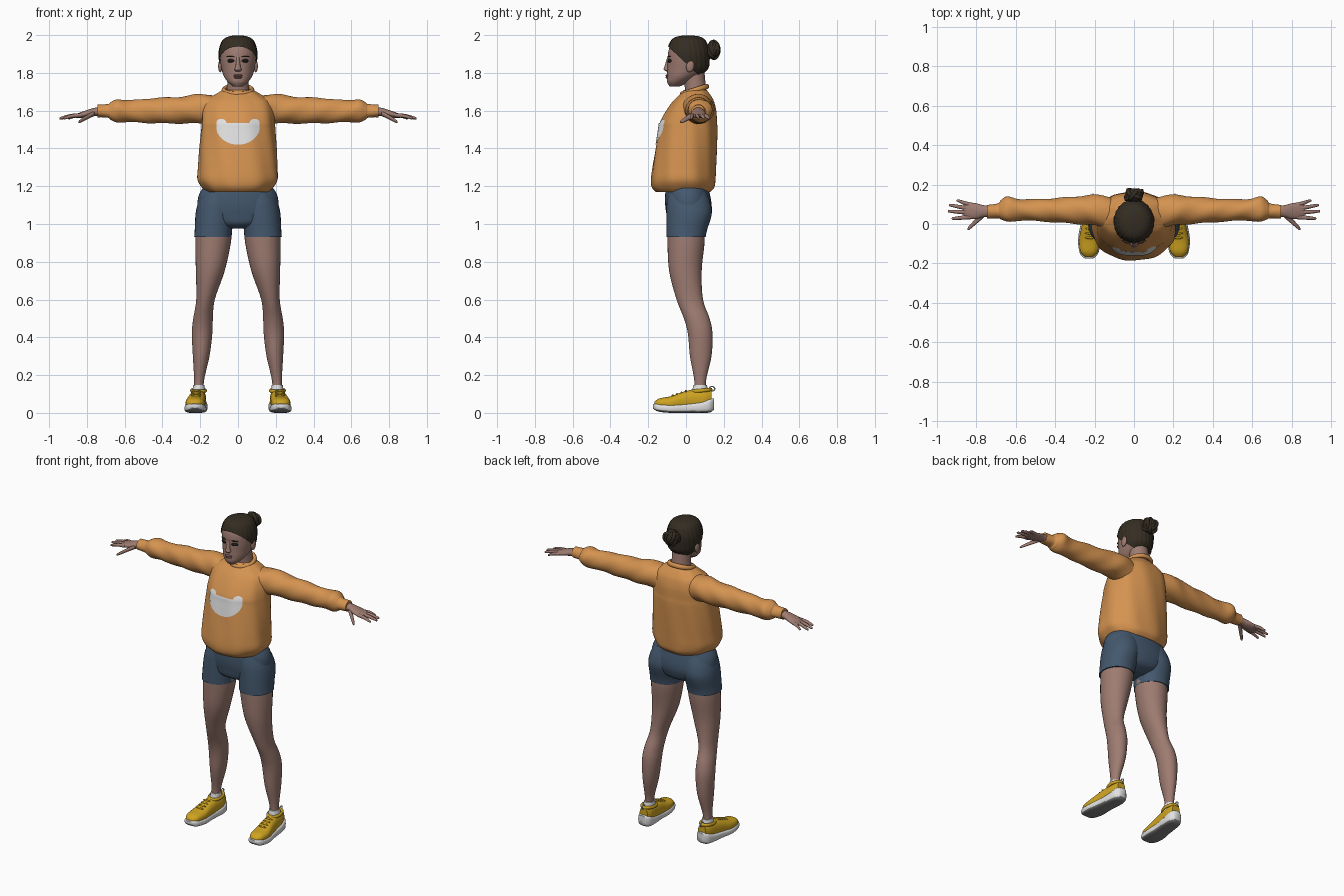
import bpy, bmesh
from math import sin, cos, pi, sqrt, copysign
from mathutils import Vector, Matrix, Euler
from mathutils.bvhtree import BVHTree

if "Cube" in bpy.data.objects:
    bpy.data.objects.remove(bpy.data.objects["Cube"], do_unlink=True)


def material(name, *rgb):
    mat = bpy.data.materials.new(name)
    mat.use_nodes = True
    mat.diffuse_color = (*rgb, 1)
    mat.node_tree.nodes["Principled BSDF"].inputs["Base Color"].default_value = (*rgb, 1)
    return mat


SKIN = material("skin", .34, .2, .165)
LIPS = material("lips", .26, .125, .11)
HAIR = material("dark hair", .034, .026, .016)
DARK = material("eye dark", .012, .01, .01)
ORANGE = material("orange fabric", .66, .29, .08)
WHITE = material("white", .75, .75, .75)
NAVY = material("slate blue fabric", .058, .098, .155)
YELLOW = material("yellow", .62, .37, .015)
GREY = material("sole grey", .22, .22, .22)


def finish(name, bm, mats, recalc=True):
    """Turn a bmesh into a smooth shaded object with sharp edges kept."""
    if recalc:
        bmesh.ops.recalc_face_normals(bm, faces=bm.faces[:])
    mesh = bpy.data.meshes.new(name)
    bm.to_mesh(mesh)
    bm.free()
    for mat in mats:
        mesh.materials.append(mat)
    mesh.shade_smooth()
    mesh.set_sharp_from_angle(angle=1)
    obj = bpy.data.objects.new(name, mesh)
    bpy.context.collection.objects.link(obj)
    return obj


def loft_mesh(keys, axis="z", side=1, n=32, steps=5, power=1, fold=0, waves=0, twist=0):
    """Skin smoothed ellipse sections: (position, centre a, centre b, radius a, radius b)."""
    keys = [Vector(k) for k in keys]
    sections = []
    last = len(keys) - 1
    for i in range(last):
        p, q, r, s = (keys[min(max(i + k, 0), last)] for k in (-1, 0, 1, 2))
        for u in (j / steps for j in range(steps)):
            sections.append(q + (r - p) * (u / 2) + (p * 2 - q * 5 + r * 4 - s) * (u * u / 2)
                            + (q * 3 - p - r * 3 + s) * (u ** 3 / 2))
    sections.append(keys[-1])
    bm = bmesh.new()
    rings = []
    for t, a, b, ra, rb in sections:
        ring = []
        for j in range(n):
            ang = 2 * pi * j / n
            c, d = (copysign(abs(f) ** power, f) for f in (cos(ang), sin(ang)))
            w = 1 + fold * sin(waves * ang + twist * t)
            u, v = a + ra * c * w, b + rb * d * w
            x, y, z = {"z": (u, v, t), "x": (t, u, v), "y": (u, t, v)}[axis]
            ring.append(bm.verts.new((x * side, y, z)))
        rings.append(ring)
    for lo, hi in zip(rings, rings[1:]):
        for j in range(n):
            k = (j + 1) % n
            bm.faces.new((lo[j], lo[k], hi[k], hi[j]))
    bm.faces.new(rings[0])
    bm.faces.new(rings[-1])
    bmesh.ops.recalc_face_normals(bm, faces=bm.faces[:])
    return bm


def loft(name, mat, keys, **options):
    return finish(name, loft_mesh(keys, **options), [mat])


def ball(name, mat, loc, scale, rot=(0, 0, 0)):
    bm = bmesh.new()
    bmesh.ops.create_uvsphere(bm, u_segments=20, v_segments=12, radius=1,
                              matrix=Matrix.LocRotScale(Vector(loc), Euler(rot), Vector(scale)))
    return finish(name, bm, [mat])


def hoop(name, mat, loc, scale, tube, rot=(0, 0, 0)):
    bpy.ops.mesh.primitive_torus_add(location=loc, rotation=rot, major_radius=1, minor_radius=tube,
                                     major_segments=36, minor_segments=10)
    obj = bpy.context.object
    obj.name, obj.scale = name, scale
    obj.data.materials.append(mat)
    obj.data.shade_smooth()


# Sweatshirt body, gathered at the hem
torso = loft_mesh([(1.17, 0, -.015, .165, .145), (1.195, 0, -.015, .19, .165),
                   (1.235, 0, -.015, .212, .17), (1.3, 0, -.01, .21, .168),
                   (1.4, 0, 0, .204, .162), (1.5, 0, .01, .196, .155),
                   (1.54, 0, .013, .193, .15), (1.6, 0, .028, .188, .132),
                   (1.65, 0, .04, .172, .108), (1.68, 0, .047, .13, .085),
                   (1.71, 0, .05, .08, .06)], n=72, power=.92, fold=.013, waves=9, twist=9)
surface = BVHTree.FromBMesh(torso)
finish("sweatshirt_body", torso, [ORANGE])
hoop("sweatshirt_collar", ORANGE, (0, .045, 1.708), (.075, .07, .09), .16, (.3, 0, 0))

# White chest patch with two raised corners, laid on the fabric
patch = bmesh.new()
cols, rows, half = 46, 14, .115
grid = []
for i in range(cols + 1):
    x = half * (2 * i / cols - 1)
    low = 1.52 - .1 * sqrt(1 - (x / .117) ** 2)
    high = 1.535 + .022 * sqrt(max(0, 1 - ((abs(x) - .088) / .027) ** 2))
    column = []
    for j in range(rows + 1):
        hit = surface.ray_cast(Vector((x, -1, low + (high - low) * j / rows)), Vector((0, 1, 0)))[0]
        column.append(patch.verts.new(hit - Vector((0, .004, 0))))
    grid.append(column)
for a, b in zip(grid, grid[1:]):
    for j in range(rows):
        patch.faces.new((a[j], b[j], b[j + 1], a[j + 1]))
finish("chest_patch", patch, [WHITE], recalc=False)

# Head, neck and face
skull = [(1.727, 0, -.06, .025, .025), (1.75, 0, -.045, .052, .055), (1.78, 0, -.02, .074, .08),
         (1.82, 0, .005, .087, .104), (1.87, 0, .01, .094, .107), (1.92, 0, .012, .094, .104),
         (1.96, 0, .012, .078, .086), (1.982, 0, .012, .05, .058), (1.99, 0, .012, .012, .015)]
loft("head", SKIN, skull, n=40)
loft("neck", SKIN, [(1.65, 0, .055, .075, .065), (1.72, 0, .05, .058, .056),
                    (1.84, 0, .035, .056, .06)])
loft("nose", SKIN, [(1.808, 0, -.096, .012, .008), (1.818, 0, -.101, .019, .017),
                    (1.835, 0, -.1, .013, .014), (1.885, 0, -.09, .008, .008)], n=16)
ball("upper_lip", LIPS, (0, -.098, 1.786), (.025, .011, .006))
ball("lower_lip", LIPS, (0, -.096, 1.776), (.021, .012, .007))

# Hair cap trimmed along a sloping hairline, with a bun behind
cap = loft_mesh([(z + (.009 if z > 1.95 else 0), x, y, rx * 1.05 + .002, ry * 1.05 + .002)
                 for z, x, y, rx, ry in skull], n=96, fold=.014, waves=24, twist=20)
bmesh.ops.bisect_plane(cap, geom=cap.verts[:] + cap.edges[:] + cap.faces[:],
                       plane_co=(0, 0, 1.85), plane_no=(0, .95, 1), clear_inner=True)
finish("hair_cap", cap, [HAIR], recalc=False)
ball("hair_bun", HAIR, (0, .145, 1.922), (.046, .036, .046))
for i in range(5):
    hoop(f"bun_strand_{i + 1}", HAIR, (0, .147, 1.922), (.043, .033, .04), .27,
         (pi / 2 + .5 * sin(2 * i), .7 * i, .5 * cos(3 * i)))

# Shorts seat
loft("shorts_seat", NAVY, [(.975, 0, .005, .06, .05), (1.0, 0, .01, .14, .1),
                           (1.05, 0, .015, .205, .118), (1.1, 0, .013, .215, .123),
                           (1.16, 0, .008, .205, .118), (1.21, 0, .005, .17, .11)],
     n=48, power=.9)

for s, side in ((1, "left"), (-1, "right")):
    # Eyes, brows and ears
    ball(f"{side}_eye", DARK, (s * .037, -.086, 1.864), (.02, .012, .01), (0, 0, s * .3))
    ball(f"{side}_brow", HAIR, (s * .04, -.09, 1.886), (.022, .006, .003), (0, 0, s * .35))
    ball(f"{side}_ear", SKIN, (s * .094, .022, 1.835), (.011, .021, .032), (-.15, 0, 0))

    # Sleeve with a bunched end and a narrow cuff
    loft(f"{side}_sleeve", ORANGE,
         [(.1, .05, 1.6, .085, .078), (.2, .07, 1.61, .078, .078), (.3, .07, 1.603, .069, .071),
          (.45, .07, 1.6, .058, .066), (.57, .072, 1.597, .054, .058), (.64, .075, 1.6, .064, .061),
          (.675, .071, 1.598, .049, .046), (.69, .066, 1.598, .038, .036),
          (.745, .063, 1.598, .035, .033)], axis="x", side=s, n=40, fold=.035, waves=3, twist=40)

    # Hand with spread fingers
    loft(f"{side}_palm", SKIN,
         [(.7, .063, 1.598, .029, .025), (.76, .065, 1.593, .03, .022), (.8, .065, 1.584, .04, .019),
          (.84, .068, 1.575, .041, .014), (.865, .07, 1.572, .033, .008)], axis="x", side=s, n=24)
    fingers = {"index": (.035, .925, .028), "middle": (.057, .945, .065),
               "ring": (.078, .938, .095), "little": (.098, .9, .118)}
    for finger, (base, tip_x, tip_y) in fingers.items():
        mid = (base + tip_y) / 2
        loft(f"{side}_{finger}_finger", SKIN,
             [(.83, base, 1.576, .011, .011), ((.83 + tip_x) / 2, mid, 1.572, .01, .01),
              (tip_x - .008, tip_y, 1.561, .007, .007), (tip_x, tip_y, 1.559, .003, .003)],
             axis="x", side=s, n=12)
    loft(f"{side}_thumb", SKIN,
         [(.76, .05, 1.586, .016, .014), (.8, .015, 1.565, .015, .012),
          (.835, -.018, 1.545, .011, .009), (.845, -.026, 1.54, .004, .004)],
         axis="x", side=s, n=12)

    # Leg and shorts leg
    loft(f"{side}_leg", SKIN,
         [(.09, .208, .075, .028, .034), (.17, .206, .075, .026, .031), (.3, .195, .078, .044, .057),
          (.42, .19, .075, .054, .065), (.5, .185, .057, .052, .068), (.6, .172, .02, .049, .07),
          (.75, .147, -.003, .076, .086), (.9, .132, 0, .094, .098), (1, .125, 0, .095, .098)], side=s)
    loft(f"{side}_shorts_leg", NAVY,
         [(.93, .133, 0, .099, .104), (.97, .13, .004, .099, .108), (1.05, .122, .016, .103, .12),
          (1.11, .112, .014, .1, .116), (1.17, .1, .008, .085, .1)], side=s, power=.95)

    # Shoe: upper, sock, collar, laces and heel loop
    loft(f"{side}_shoe_upper", YELLOW,
         [(-.167, .228, .045, .02, .015), (-.14, .228, .05, .044, .027), (-.08, .226, .05, .052, .038),
          (-.02, .22, .058, .047, .052), (.04, .214, .065, .043, .058), (.1, .209, .068, .04, .06),
          (.135, .208, .073, .028, .052)], axis="y", side=s, power=.85)
    loft(f"{side}_sock", WHITE, [(.08, .209, .075, .036, .045), (.12, .208, .075, .033, .041),
                                 (.148, .207, .075, .03, .036)], side=s)
    hoop(f"{side}_shoe_collar", YELLOW, (s * .209, .078, .118), (.037, .052, .05), .2, (.1, 0, 0))
    hoop(f"{side}_heel_loop", WHITE, (s * .208, .138, .128), (.014, .012, .014), .25, (pi / 2, 0, pi / 2))
    for i in range(4):
        ball(f"{side}_lace_{i + 1}", YELLOW, (s * .222, -.07 + .023 * i, .091 + .008 * i),
             (.026, .006, .006), (.3, 0, 0))

    # Thick sole, grey underneath
    sole = loft_mesh(
        [(-.176, .228, .037, .02, .01), (-.15, .228, .029, .046, .021), (-.08, .226, .023, .058, .023),
         (0, .22, .025, .051, .025), (.08, .212, .03, .05, .03), (.125, .209, .039, .043, .037),
         (.147, .208, .046, .024, .03)], axis="y", side=s, power=.6)
    for face in sole.faces:
        if face.normal.z < -.6:
            face.material_index = 1
    finish(f"{side}_shoe_sole", sole, [WHITE, GREY], recalc=False)
